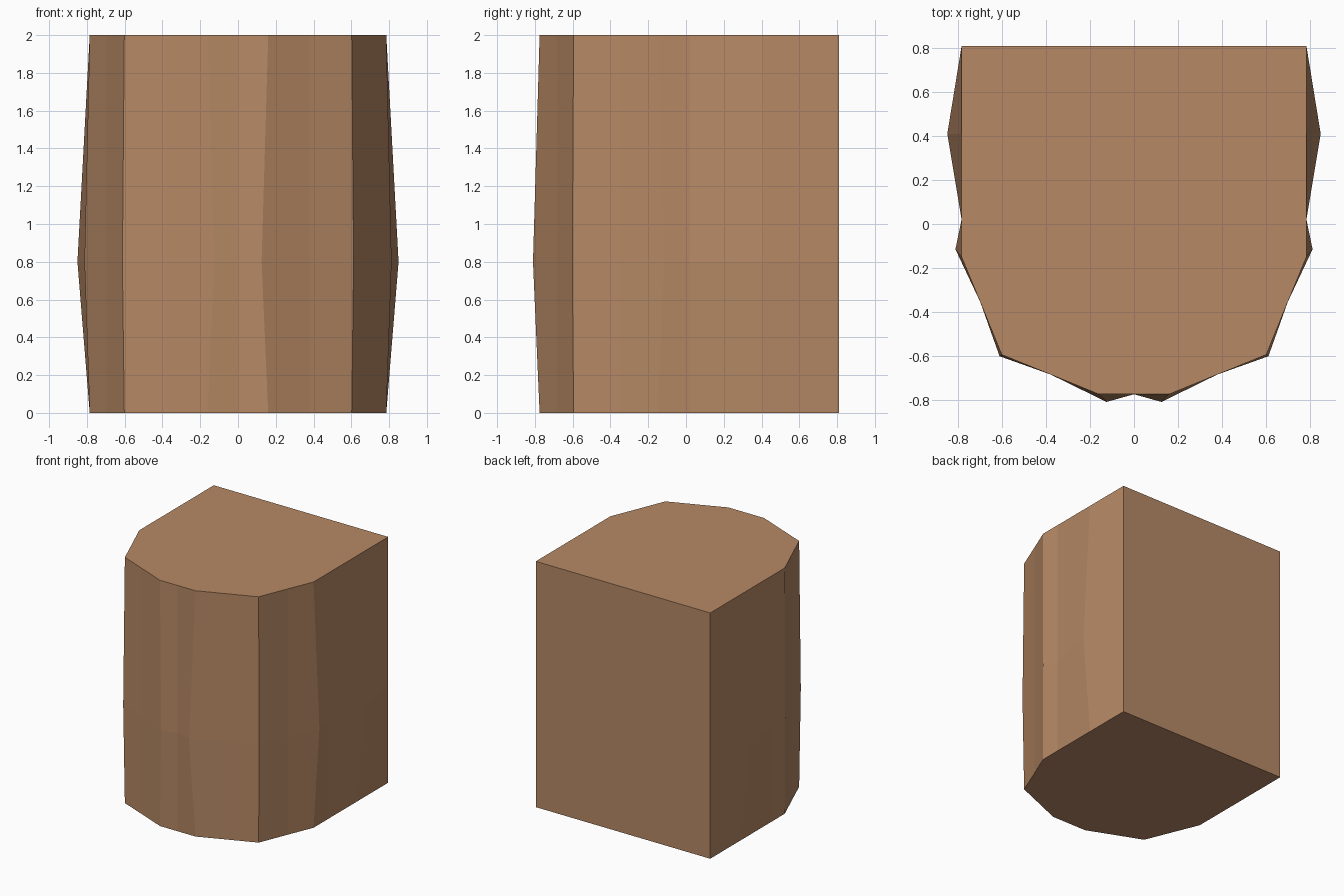
import bpy, bmesh

if "Cube" in bpy.data.objects:
    bpy.data.objects.remove(bpy.data.objects["Cube"])

# One plain tan material
tan = bpy.data.materials.new("warm tan")
tan.diffuse_color = (0.47, 0.25, 0.13, 1)
tan.use_nodes = True
tan.node_tree.nodes["Principled BSDF"].inputs["Base Color"].default_value = tan.diffuse_color

# Right half of the D-shaped outline, back to front: base point, bulged point
HALF = [
    ((0.785, 0.81), (0.785, 0.81)),
    ((0.785, 0.41), (0.85, 0.41)),
    ((0.785, 0.02), (0.785, 0.02)),
    ((0.785, -0.15), (0.813, -0.115)),
    ((0.70, -0.355), (0.70, -0.355)),
    ((0.602, -0.595), (0.612, -0.602)),
    ((0.38, -0.685), (0.38, -0.685)),
    ((0.16, -0.775), (0.125, -0.81)),
    ((0.0, -0.775), (0.0, -0.775)),
]
mirror = lambda p: (-p[0], p[1])
PROFILE = HALF + [(mirror(a), mirror(b)) for a, b in reversed(HALF[:-1])]

# Stack of rings: height, amount of bulge
RINGS = [(0, 0), (0.8, 1), (2, 0)]

bm = bmesh.new()
rings = []
for z, t in RINGS:
    rings.append([bm.verts.new((a[0] + (b[0] - a[0]) * t,
                                a[1] + (b[1] - a[1]) * t, z))
                  for a, b in PROFILE])

# Walls between rings, then flat caps
n = len(PROFILE)
for lo, hi in zip(rings, rings[1:]):
    for i in range(n):
        j = (i + 1) % n
        bm.faces.new((lo[i], lo[j], hi[j], hi[i]))
bm.faces.new(rings[0])
bm.faces.new(rings[-1])
bmesh.ops.recalc_face_normals(bm, faces=bm.faces)

mesh = bpy.data.meshes.new("rounded_block")
bm.to_mesh(mesh)
bm.free()
mesh.materials.append(tan)
block = bpy.data.objects.new("rounded_block", mesh)
bpy.context.collection.objects.link(block)
